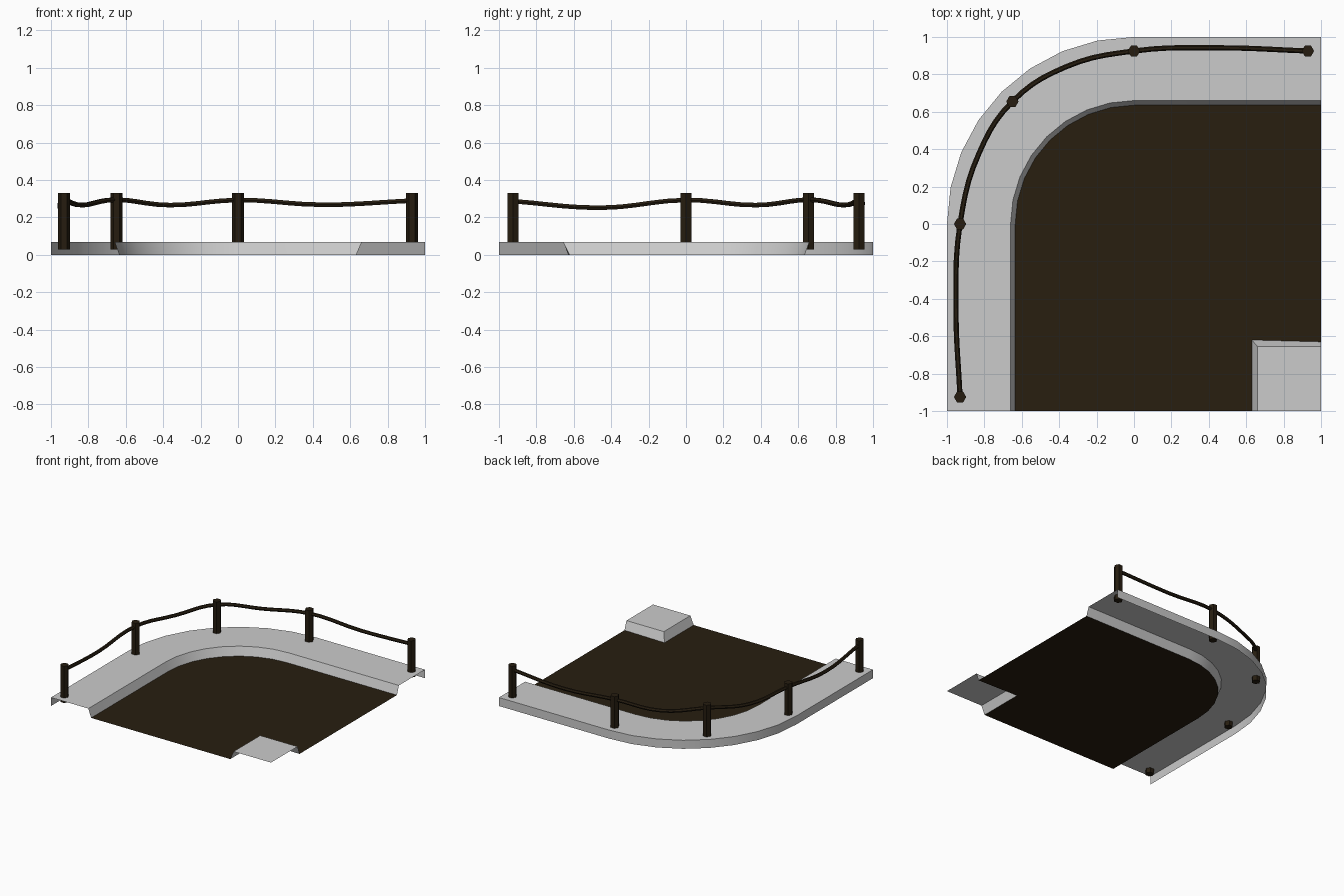
import bpy
from math import pi, cos, sin

if "Cube" in bpy.data.objects:
    bpy.data.objects.remove(bpy.data.objects["Cube"])

H = 0.07


def mat(name, rgb):
    m = bpy.data.materials.new(name)
    m.diffuse_color = (*rgb, 1)
    m.use_nodes = True
    m.node_tree.nodes["Principled BSDF"].inputs["Base Color"].default_value = m.diffuse_color
    return m


def smooth(ob):
    bpy.ops.object.select_all(action='DESELECT')
    ob.select_set(True)
    bpy.context.view_layer.objects.active = ob
    bpy.ops.object.shade_smooth_by_angle(angle=pi / 6)


def mesh(name, verts, faces, material=None):
    me = bpy.data.meshes.new(name)
    me.from_pydata(verts, [], faces)
    ob = bpy.data.objects.new(name, me)
    bpy.context.collection.objects.link(ob)
    if material:
        me.materials.append(material)
    return ob


def bend(r, z):
    """Straight, quarter turn, straight, at distance r from the bend centre."""
    arc = [(r * cos(a), r * sin(a), z) for a in (pi - i * pi / 16 for i in range(9))]
    return [(-r, -1, z)] + arc + [(1, r, z)]


def strip_faces(rows, n):
    return [(i * n + k, (i + 1) * n + k, (i + 1) * n + k + 1, i * n + k + 1)
            for i in range(rows - 1) for k in range(n - 1)]


brown = mat("dirt_brown", (0.021, 0.013, 0.005))
wood = mat("dark_wood", (0.019, 0.012, 0.005))

# Outer pavement: outer wall, flat top, sloped kerb
rows = [bend(1, 0), bend(1, H), bend(0.66, H), bend(0.635, 0)]
pavement = mesh("pavement", sum(rows, []), strip_faces(4, len(rows[0])))
smooth(pavement)

# Inner corner kerb
notch = [(0.63, -1, 0), (0.63, -0.62, 0), (1, -0.63, 0)]
kerb_top = [(0.66, -1, H), (0.66, -0.655, H), (1, -0.655, H), (1, -1, H)]
mesh("corner_kerb", notch + kerb_top, [(0, 3, 4, 1), (1, 4, 5, 2), (3, 6, 5, 4)])

# Road surface
outline = bend(0.635, 0) + notch[::-1]
outline.reverse()
mesh("road", outline, [tuple(range(len(outline)))], brown)

# Fence posts
posts = [(-0.93, -0.925), (-0.93, 0), (-0.65, 0.655), (0, 0.925), (0.93, 0.925)]
for i, (x, y) in enumerate(posts):
    bpy.ops.mesh.primitive_cylinder_add(vertices=6, radius=0.033, depth=0.3,
                                        location=(x, y, 0.18), rotation=(0, 0, pi / 6))
    post = bpy.context.object
    post.name = f"fence_post_{i + 1}"
    post.data.materials.append(wood)

# Sagging rope through the posts
path = [(-0.93, -0.925, 0.287), (-0.952, -0.45, 0.252), (-0.93, 0, 0.293),
        (-0.83, 0.375, 0.266), (-0.65, 0.655, 0.295), (-0.365, 0.84, 0.266),
        (0, 0.925, 0.293), (0.45, 0.942, 0.268), (0.93, 0.925, 0.29)]
cu = bpy.data.curves.new("rope", 'CURVE')
cu.dimensions = '3D'
cu.bevel_depth = 0.014
cu.bevel_resolution = 1
cu.resolution_u = 5
cu.use_fill_caps = True
sp = cu.splines.new('BEZIER')
sp.bezier_points.add(len(path) - 1)
for bp, co in zip(sp.bezier_points, path):
    bp.co = co
    bp.handle_left_type = bp.handle_right_type = 'AUTO'
cu.materials.append(wood)
rope = bpy.data.objects.new("rope", cu)
bpy.context.collection.objects.link(rope)
bpy.ops.object.select_all(action='DESELECT')
rope.select_set(True)
bpy.context.view_layer.objects.active = rope
bpy.ops.object.convert(target='MESH')
smooth(bpy.context.object)
